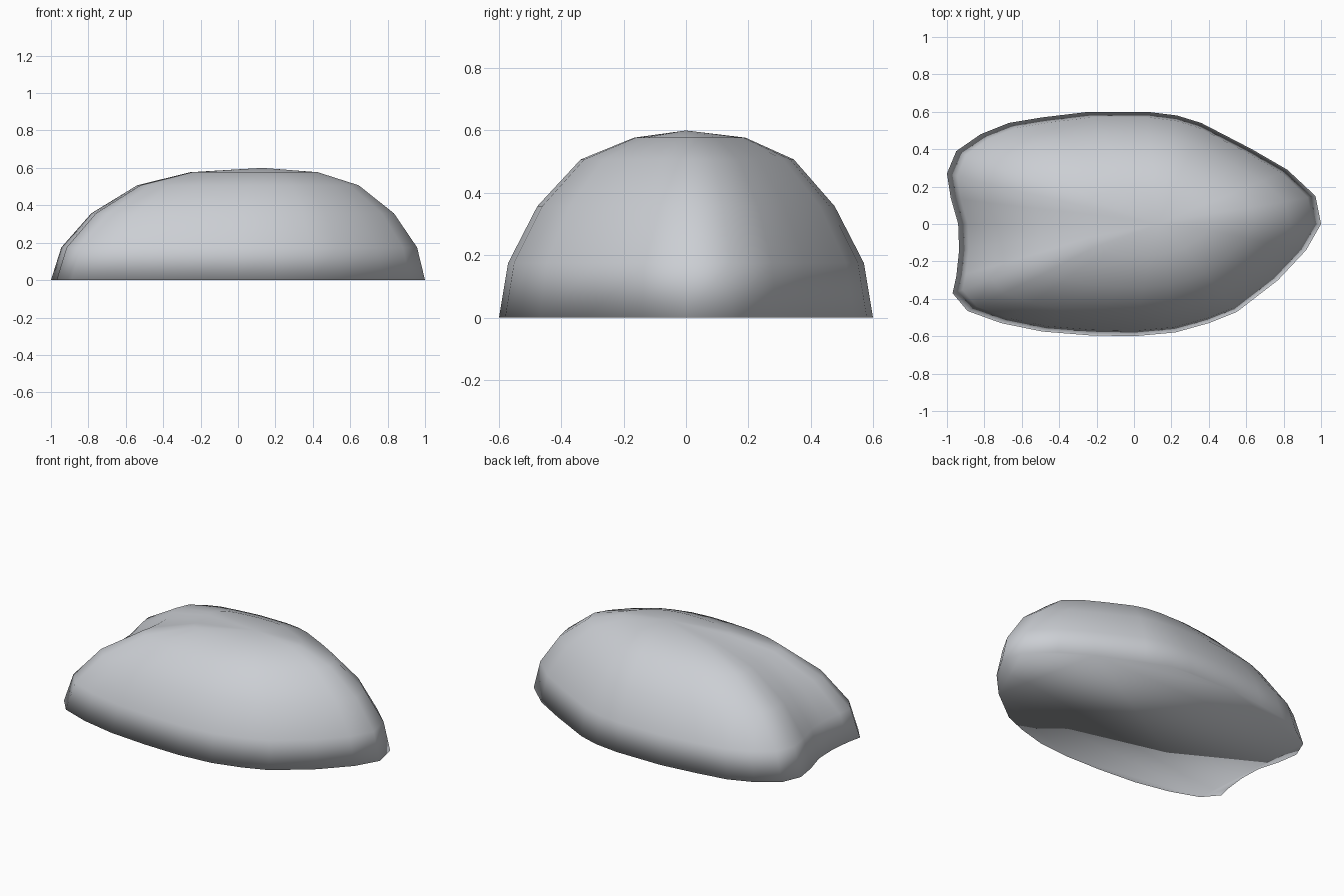
import bpy
import bmesh

if "Cube" in bpy.data.objects:
    bpy.data.objects.remove(bpy.data.objects["Cube"])

# Rim outline, counter-clockwise from the pointed end
RIM = [(1.0, 0), (.97, .15), (.82, .29), (.63, .40), (.36, .54), (.23, .58),
       (.07, .6), (-.24, .6), (-.49, .57), (-.67, .54), (-.82, .48),
       (-.95, .39), (-1.0, .27), (-.98, .14), (-.94, 0), (-.935, -.14),
       (-.95, -.28), (-.97, -.37), (-.89, -.465), (-.71, -.53), (-.49, -.575),
       (-.24, -.595), (0, -.6), (.22, -.58), (.40, -.53), (.55, -.47),
       (.77, -.30), (.92, -.14)]
# Rounded dome profile: (scale in x, scale in y, shift in y, height)
RINGS = [(1, 1, 0, 0), (.951, .951, 0, .175), (.809, .795, 0, .357),
         (.592, .57, .004, .507), (.34, .298, .012, .577)]
APEX = (.13, 0, .6)

grey = bpy.data.materials.new("cool grey")
grey.diffuse_color = (.60, .62, .655, 1)
grey.use_nodes = True
grey.node_tree.nodes["Principled BSDF"].inputs["Base Color"].default_value = grey.diffuse_color

# Dome: outline rings shrinking towards the apex
bm = bmesh.new()
rings = [[bm.verts.new((APEX[0] + (x - APEX[0]) * sx, y * sy + dy, z))
          for x, y in RIM] for sx, sy, dy, z in RINGS]
top = bm.verts.new(APEX)
n = len(RIM)
for low, high in zip(rings, rings[1:]):
    for i in range(n):
        j = (i + 1) % n
        bm.faces.new((low[i], low[j], high[j], high[i]))
for i in range(n):
    bm.faces.new((rings[-1][i], rings[-1][(i + 1) % n], top))
# Flat closed base
bm.faces.new(rings[0][::-1])
for face in bm.faces:
    face.smooth = True

mesh = bpy.data.meshes.new("dome")
bm.to_mesh(mesh)
bm.free()
mesh.materials.append(grey)
dome = bpy.data.objects.new("dome", mesh)
bpy.context.collection.objects.link(dome)
